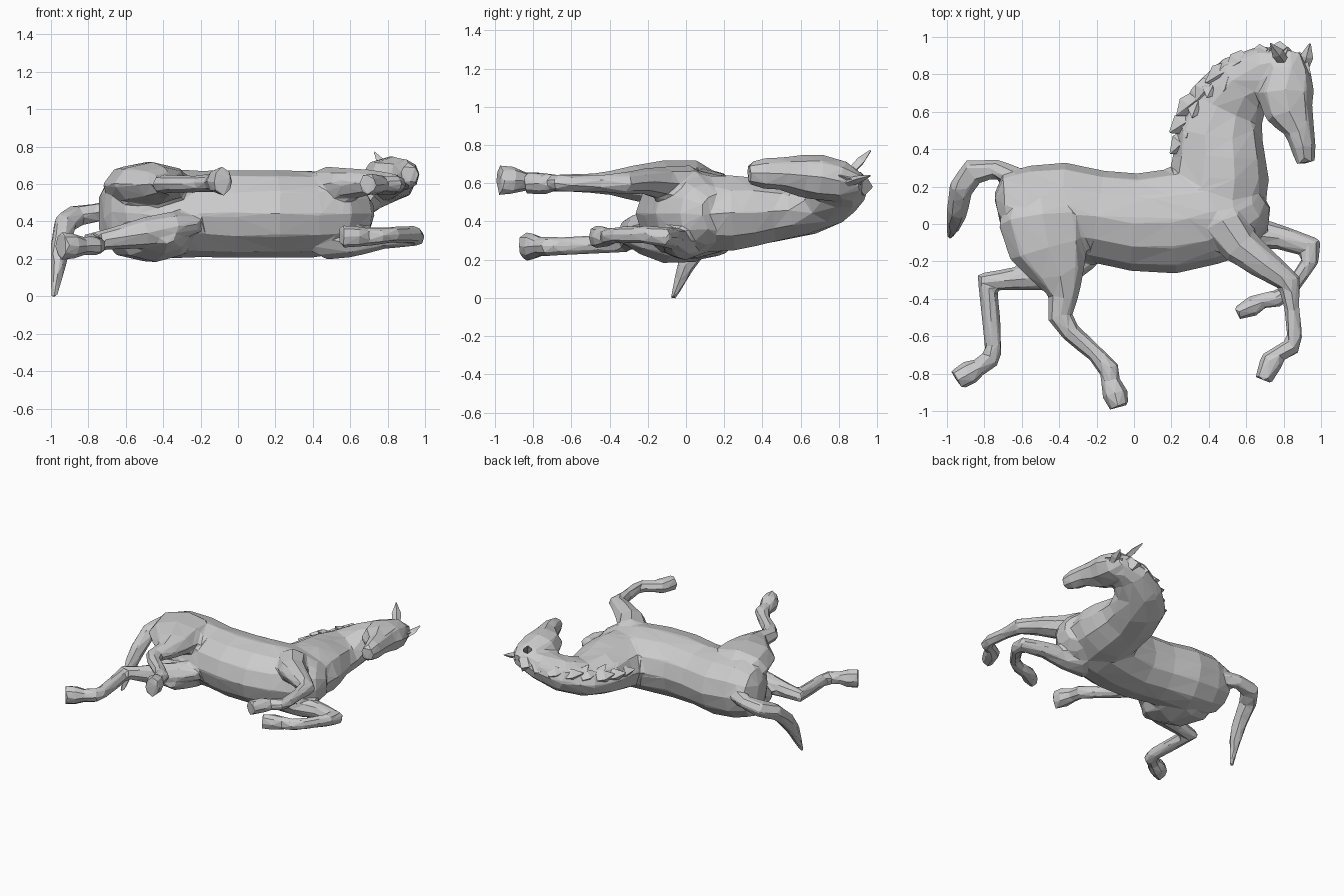
import bpy, bmesh, math, random
from mathutils import Vector

random.seed(4)


def loft(name, rings, sides=8, jitter=0.003):
    """Faceted tube; each ring is (x, y, z, half width in plane, half width in z)."""
    bm = bmesh.new()
    pts = [Vector(r[:3]) for r in rings]
    loops = []
    for i, r in enumerate(rings):
        dirs = []
        if i > 0:
            dirs.append((pts[i] - pts[i - 1]).normalized())
        if i < len(pts) - 1:
            dirs.append((pts[i + 1] - pts[i]).normalized())
        t = sum(dirs, Vector()).normalized()
        mitre = min(1.35, 1 / max(0.5, t.dot(dirs[0])))   # keep width through bends
        u = Vector((t.y, -t.x, 0)).normalized()
        v = t.cross(u)
        loop = []
        for k in range(sides):
            a = 2 * math.pi * k / sides
            j = Vector([random.uniform(-jitter, jitter) for _ in range(3)])
            loop.append(bm.verts.new(pts[i] + u * r[3] * math.cos(a) * 1.02 * mitre
                                     + v * r[4] * math.sin(a) * 1.05 + j))
        loops.append(loop)
    for a, b in zip(loops, loops[1:]):
        for k in range(sides):
            n = (k + 1) % sides
            bm.faces.new((a[k], a[n], b[n], b[k]))
    bm.faces.new(loops[0])
    bm.faces.new(loops[-1])
    bmesh.ops.triangulate(bm, faces=bm.faces[:])
    bmesh.ops.recalc_face_normals(bm, faces=bm.faces[:])
    me = bpy.data.meshes.new(name)
    bm.to_mesh(me)
    bm.free()
    ob = bpy.data.objects.new(name, me)
    bpy.context.collection.objects.link(ob)
    return ob


def spike(name, base, tip, r, flat=0.6):
    """Small pointed tuft or ear."""
    b, t = Vector(base), Vector(tip)
    m = b.lerp(t, 0.45)
    return loft(name, [(*b, r * 0.8, r * flat), (*m, r, r * flat), (*t, 0.004, 0.004)], 4, 0.002)


body = []

# trunk, rump to chest
body.append(loft("body", [
    (-.735, .09, .45, .07, .10), (-.69, .10, .45, .165, .18), (-.58, .09, .45, .22, .22),
    (-.40, .075, .44, .25, .23), (-.20, .04, .44, .24, .22), (0, .01, .44, .255, .225),
    (.20, .015, .44, .275, .225), (.40, .05, .44, .265, .22), (.54, .07, .44, .235, .20),
    (.63, .11, .44, .16, .155), (.68, .15, .44, .08, .09)], 12))

# neck bending up and to one side
body.append(loft("neck", [
    (.44, .12, .44, .26, .20), (.455, .25, .445, .26, .195), (.455, .36, .45, .245, .18),
    (.455, .48, .455, .23, .155), (.495, .63, .46, .205, .13), (.59, .75, .51, .17, .12),
    (.72, .82, .57, .135, .105), (.83, .84, .60, .09, .09)], 10))

# head from poll to muzzle
body.append(loft("head", [
    (.85, .92, .60, .05, .05), (.83, .83, .61, .12, .10), (.81, .70, .63, .15, .115),
    (.83, .60, .64, .13, .105), (.885, .50, .65, .08, .08), (.905, .41, .65, .068, .078),
    (.915, .325, .65, .05, .055)], 8))

# tail drooping to the ground
body.append(loft("tail", [
    (-.62, .24, .46, .06, .06), (-.74, .295, .45, .05, .054), (-.86, .28, .43, .07, .06),
    (-.925, .19, .39, .065, .06), (-.945, .07, .28, .058, .058), (-.96, 0, .17, .045, .05),
    (-.985, -.07, -.01, .016, .016)], 6))

# front legs, one raised and one folded under
body.append(loft("front_leg_upper_side", [
    (.43, .14, .53, .10, .07), (.48, 0, .585, .12, .105), (.57, -.12, .60, .105, .085),
    (.71, -.225, .61, .08, .065), (.83, -.315, .60, .06, .055), (.845, -.45, .60, .042, .044),
    (.86, -.60, .60, .04, .042), (.84, -.66, .60, .046, .045), (.78, -.69, .60, .045, .043),
    (.735, -.735, .60, .064, .055), (.69, -.835, .60, .045, .06)], 8))
body.append(loft("front_leg_lower_side", [
    (.43, .14, .35, .10, .07), (.49, -.02, .295, .12, .10), (.62, -.045, .29, .09, .075),
    (.78, -.07, .31, .066, .056), (.945, -.125, .32, .055, .052), (.94, -.20, .33, .044, .045),
    (.83, -.36, .33, .04, .042), (.76, -.40, .32, .046, .045), (.69, -.41, .32, .044, .047),
    (.63, -.44, .32, .055, .057), (.55, -.48, .32, .035, .06)], 8))

# hind legs, one stepping forward and one pushing back
body.append(loft("hind_leg_upper_side", [
    (-.50, .20, .53, .15, .08), (-.49, .03, .59, .235, .125), (-.455, -.13, .60, .215, .115),
    (-.40, -.27, .60, .14, .09), (-.375, -.38, .60, .08, .065), (-.395, -.50, .60, .062, .05),
    (-.34, -.575, .60, .052, .046), (-.20, -.70, .60, .048, .046), (-.135, -.775, .61, .055, .05),
    (-.125, -.84, .61, .05, .048), (-.10, -.91, .615, .068, .07), (-.08, -.98, .615, .052, .08)], 8))
body.append(loft("thigh_lower_side", [
    (-.50, .20, .37, .15, .08), (-.49, .03, .31, .225, .12), (-.44, -.12, .30, .205, .11),
    (-.39, -.24, .32, .13, .085), (-.38, -.32, .33, .05, .05)], 8))
body.append(loft("hind_leg_lower_side", [
    (-.21, -.19, .39, .04, .045), (-.34, -.22, .37, .09, .08), (-.50, -.275, .34, .085, .08),
    (-.66, -.295, .31, .06, .06), (-.785, -.31, .29, .052, .05), (-.77, -.45, .28, .05, .048),
    (-.75, -.66, .27, .046, .045), (-.765, -.72, .27, .05, .05), (-.83, -.765, .27, .048, .048),
    (-.88, -.795, .27, .066, .068), (-.95, -.835, .27, .058, .075)], 8))

# fuse the anatomy into one faceted low-poly skin
bpy.ops.object.select_all(action='DESELECT')
for ob in body:
    ob.select_set(True)
skin = body[0]
bpy.context.view_layer.objects.active = skin
bpy.ops.object.join()
m = skin.modifiers.new("fuse", 'REMESH')
m.mode, m.voxel_size = 'VOXEL', 0.013
m = skin.modifiers.new("soften", 'SMOOTH')
m.factor, m.iterations = 0.5, 8
m = skin.modifiers.new("facets", 'DECIMATE')
m.ratio = 0.02
for name in ("fuse", "soften", "facets"):
    bpy.ops.object.modifier_apply(modifier=name)
for p in skin.data.polygons:
    p.use_smooth = False

# ears
spike("ear_left", (.80, .87, .67), (.73, .965, .77), .035)
spike("ear_right", (.91, .84, .60), (.94, .965, .64), .035)

# ragged mane tufts along the crest
crest = [(.20, .45), (.21, .55), (.24, .65), (.32, .74), (.41, .81), (.51, .88), (.62, .92), (.72, .93)]
for i, (x, y) in enumerate(crest):
    z = .45 + .016 * i
    r = random.uniform(-.02, .02)
    spike("mane_tuft", (x + .09, y + .01, z + .02), (x - .01 + r, y - .07 - r, z + .05), .06, .8)
    spike("mane_lock", (x + .10, y, z + .04), (x + .07, y - .08 + r, z + .10), .045, .7)
spike("forelock", (.86, .90, .60), (.945, .80, .64), .04)
